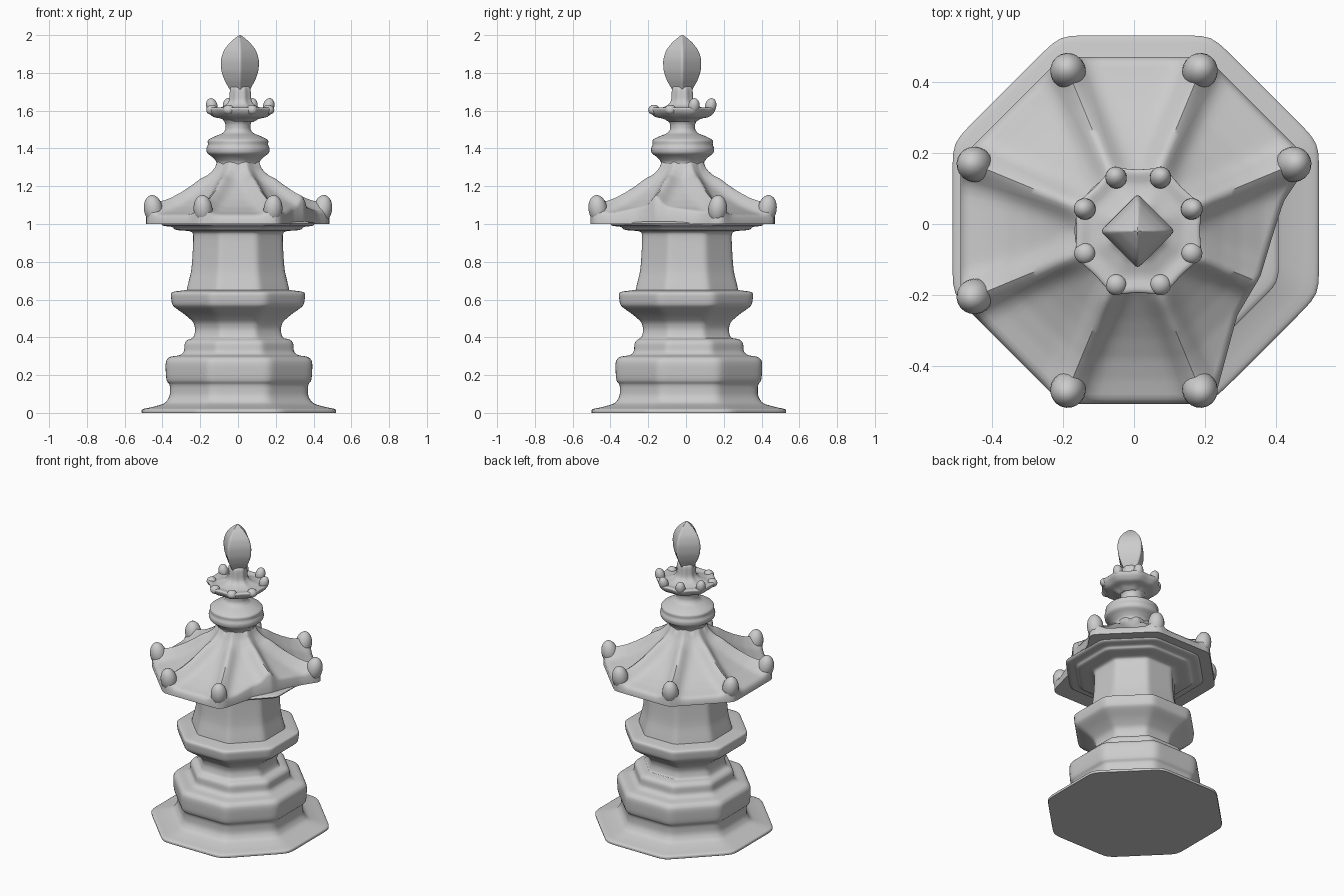
import bpy, bmesh
from math import sin, cos, pi, atan2, exp, radians
from mathutils import Vector

cube = bpy.data.objects.get("Cube")
if cube:
    bpy.data.objects.remove(cube, do_unlink=True)

stone = bpy.data.materials.new("grey stone")
stone.use_nodes = True
GREY = (0.6, 0.6, 0.6, 1)
stone.diffuse_color = GREY
stone.node_tree.nodes["Principled BSDF"].inputs["Base Color"].default_value = GREY

SEGMENTS = 128
ANGLES = [2 * pi * i / SEGMENTS for i in range(SEGMENTS)]
CORNERS = [pi / 8 + k * pi / 4 for k in range(8)]


def soft_polygon(angle, sides, sharp, phase=0):
    """Radius of a polygon with rounded corners and an apothem of one."""
    total = sum(max(0, cos(angle - phase - 2 * pi * k / sides)) ** sharp
                for k in range(sides))
    return total ** (-1 / sharp)


def soften(profile, rounds=2):
    """Round a profile by cutting its corners."""
    for _ in range(rounds):
        out = [profile[0]]
        for (r1, z1), (r2, z2) in zip(profile, profile[1:]):
            out += [(r1 * .8 + r2 * .2, z1 * .8 + z2 * .2),
                    (r1 * .2 + r2 * .8, z1 * .2 + z2 * .8)]
        profile = out + [profile[-1]]
    return profile


def sample(points, x):
    """Read a height from a list of (x, height) points."""
    for (x1, h1), (x2, h2) in zip(points, points[1:]):
        if x <= x2:
            return h1 + (h2 - h1) * (x - x1) / (x2 - x1)
    return points[-1][1]


def finish(bm, name):
    bmesh.ops.recalc_face_normals(bm, faces=bm.faces)
    mesh = bpy.data.meshes.new(name)
    bm.to_mesh(mesh)
    bm.free()
    mesh.materials.append(stone)
    obj = bpy.data.objects.new(name, mesh)
    bpy.context.collection.objects.link(obj)
    bpy.ops.object.select_all(action='DESELECT')
    obj.select_set(True)
    bpy.context.view_layer.objects.active = obj
    bpy.ops.object.shade_smooth_by_angle(angle=radians(50))
    return obj


def loft(name, rings):
    """Skin closed rings of points and cap both ends."""
    bm = bmesh.new()
    loops = [[bm.verts.new(p) for p in ring] for ring in rings]
    for a, b in zip(loops, loops[1:]):
        for i in range(SEGMENTS):
            j = (i + 1) % SEGMENTS
            bm.faces.new((a[i], a[j], b[j], b[i]))
    bm.faces.new(loops[0])
    bm.faces.new(loops[-1])
    return finish(bm, name)


def turned(name, profile, centre, sides=8, sharp=45, phase=0, lobes=0):
    cx, cy = centre
    rings = []
    for r, z in soften(profile):
        ring = []
        for t in ANGLES:
            d = r * soft_polygon(t, sides, sharp, phase) * (1 + lobes * cos(8 * t))
            ring.append((cx + d * cos(t), cy + d * sin(t), z))
        rings.append(ring)
    return loft(name, rings)


def knob(name, location, size, lean=(0, 0, 0)):
    bm = bmesh.new()
    bmesh.ops.create_uvsphere(bm, u_segments=20, v_segments=12, radius=1)
    bmesh.ops.scale(bm, vec=size, verts=bm.verts)
    obj = finish(bm, name)
    obj.location = location
    obj.rotation_euler = lean


# Foot slab and stepped plinth
turned("foot_and_plinth", [
    (.51, 0), (.515, 0), (.515, .02), (.46, .03), (.39, .05), (.365, .09),
    (.365, .15), (.385, .17), (.39, .27), (.37, .297), (.31, .305),
    (.29, .325), (.288, .37), (.27, .39), (.2, .4)], (.005, .015))

# Waisted pedestal with its flared ledge
turned("pedestal", [
    (.26, .385), (.235, .4), (.225, .44), (.235, .48), (.28, .52), (.335, .558),
    (.35, .575), (.357, .635), (.335, .643), (.275, .65), (.22, .66)], (0, .0))

# Octagonal shaft and stepped cornice
turned("shaft", [
    (.275, .635), (.265, .68), (.245, .76), (.235, .94), (.245, .962),
    (.335, .968), (.345, .985), (.4, .99), (.41, 1.01), (.3, 1.02)], (0, .005))

# Roof with raised ridges and one broken corner
PANEL = [(0, 1.33), (.112, 1.32), (.125, 1.28), (.16, 1.235), (.2, 1.2), (.25, 1.16),
         (.3, 1.125), (.36, 1.09), (.42, 1.065), (.5, 1.04)]
RIDGE = [(0, 0), (.12, .01), (.2, .04), (.3, .045), (.4, .05), (.5, .075)]
BREAK = [Vector(p) for p in
         [(.5, .2), (.42, .08), (.385, -.03), (.355, -.13), (.29, -.24), (.22, -.5)]]
ROOF_Y = -.018


def broken_reach(t):
    """Distance from the axis to the broken edge, if it lies that way."""
    for p, q in zip(BREAK, BREAK[1:]):
        if atan2(q.y, q.x) <= t <= atan2(p.y, p.x):
            e = q - p
            return p.cross(e) / (cos(t) * e.y - sin(t) * e.x)
    return 9


def roof_top(t, d, apothem):
    side = min(abs((t - c + pi) % (2 * pi) - pi) for c in CORNERS)
    across = d * sin(side)
    swell = exp(-(across / .038) ** 2)
    return sample(PANEL, apothem) + sample(RIDGE, apothem) * swell


STEPS = 28
top, under = [], []
for s in range(STEPS + 1):
    ring, low = [], []
    for t in ANGLES:
        signed = (t + pi) % (2 * pi) - pi
        shape = soft_polygon(t, 8, 70)
        rim = min(.488 * shape, broken_reach(signed))
        d = .1 + (rim - .1) * s / STEPS
        z = roof_top(t, d, d / shape)
        if s == STEPS:
            z -= .012
        ring.append((d * cos(t), d * sin(t) + ROOF_Y, z))
        low.append((d * cos(t), d * sin(t) + ROOF_Y, 1.0))
    top.append(ring)
    under.append(low)
loft("roof", top + [under[-1], under[0]])

# Rounded eave ends on the seven surviving corners
for n, c in enumerate(CORNERS):
    if n != 7:
        knob("eave_knob", (.485 * cos(c), .485 * sin(c) + ROOF_Y, 1.078),
             (.05, .05, .076), (0, radians(10), c))

# Lobed bulb above the roof
turned("bulb", [
    (.11, 1.29), (.112, 1.33), (.135, 1.355), (.163, 1.375), (.166, 1.4), (.157, 1.42),
    (.16, 1.445), (.12, 1.465), (.08, 1.48), (.065, 1.5), (.065, 1.53),
    (.08, 1.555), (.08, 1.57)], (0, -.018), sharp=14, lobes=.012)

# Flared crown with upturned tips
turned("crown", [
    (.07, 1.54), (.1, 1.558), (.145, 1.566), (.17, 1.59), (.178, 1.612),
    (.165, 1.618), (.13, 1.61), (.08, 1.625), (.058, 1.65),
    (.055, 1.72), (.04, 1.73)], (.012, -.02), sharp=16, lobes=-.015)
for n, c in enumerate(CORNERS):
    tall = n < 4
    knob("crown_tip", (.012 + .163 * cos(c), -.02 + .163 * sin(c), 1.625 if tall else 1.605),
         (.03, .03, .042 if tall else .026), (0, radians(15), c))

# Four-sided pointed bud
turned("bud", [
    (.035, 1.7), (.045, 1.725), (.06, 1.76), (.073, 1.81), (.075, 1.87),
    (.063, 1.92), (.04, 1.96), (.014, 1.99), (.002, 2.0)],
    (.01, -.02), sides=4, sharp=16, phase=pi / 4)
